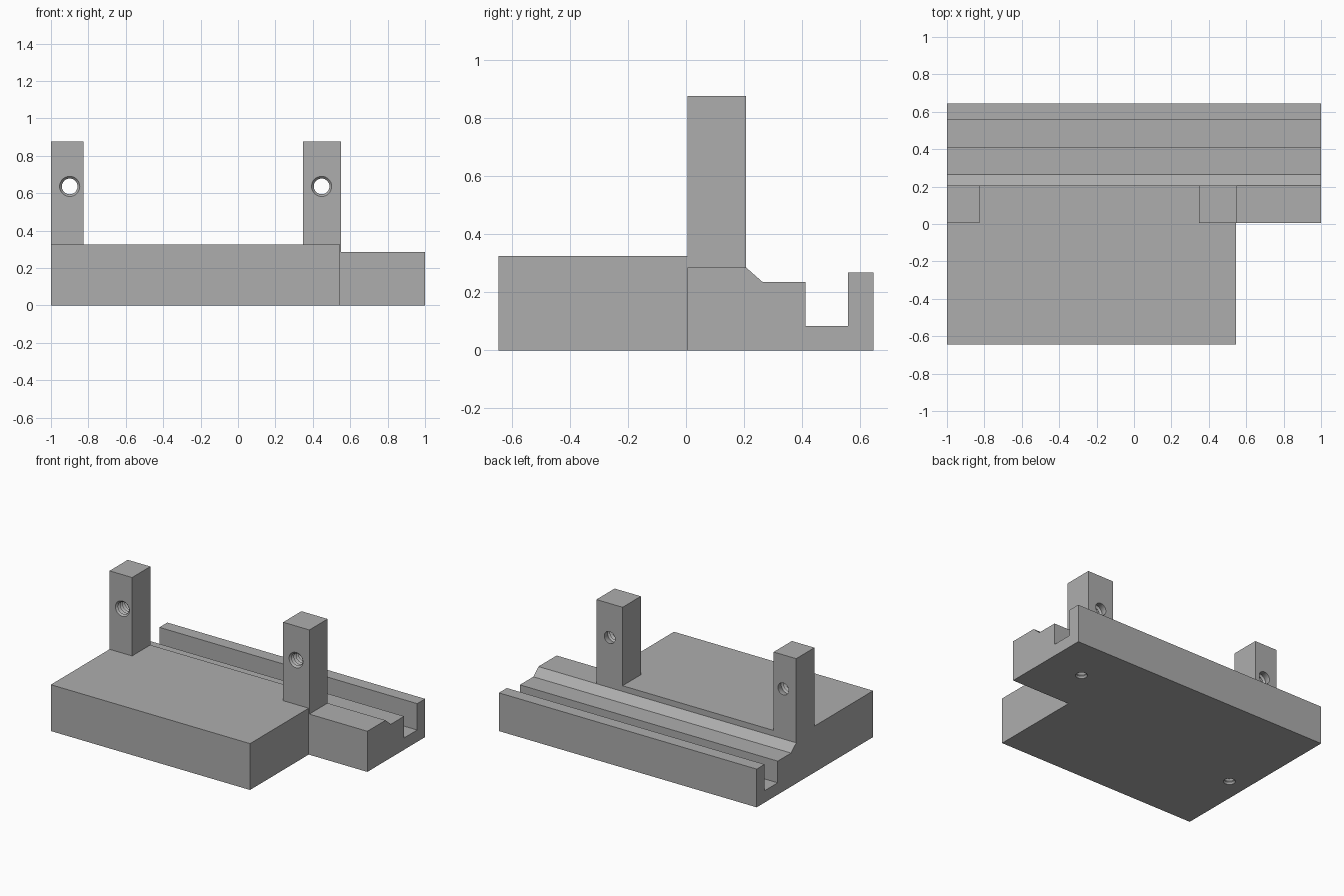
import bpy, bmesh, math
from mathutils import Matrix, Vector

if "Cube" in bpy.data.objects:
    bpy.data.objects.remove(bpy.data.objects["Cube"], do_unlink=True)

GREY = bpy.data.materials.new("machined grey")
GREY.use_nodes = True
GREY.diffuse_color = (0.42, 0.42, 0.42, 1)
GREY.node_tree.nodes["Principled BSDF"].inputs["Base Color"].default_value = (0.42, 0.42, 0.42, 1)


def add_object(name, bm):
    bmesh.ops.recalc_face_normals(bm, faces=bm.faces[:])
    mesh = bpy.data.meshes.new(name)
    bm.to_mesh(mesh)
    bm.free()
    mesh.materials.append(GREY)
    obj = bpy.data.objects.new(name, mesh)
    bpy.context.collection.objects.link(obj)
    return obj


def prism(name, outline, sweep):
    """Extrude a closed outline of 3D points along a vector."""
    bm = bmesh.new()
    face = bm.faces.new([bm.verts.new(p) for p in outline])
    new = bmesh.ops.extrude_face_region(bm, geom=[face])["geom"]
    verts = [v for v in new if isinstance(v, bmesh.types.BMVert)]
    bmesh.ops.translate(bm, verts=verts, vec=Vector(sweep))
    # the starting face must survive as the cap
    if not face.is_valid:
        bmesh.ops.holes_fill(bm, edges=bm.edges[:])
    return add_object(name, bm)


def thread_cutter(place, minor, major, depth, tail, pitch=0.025, sides=32):
    """Grooved round cutter that starts at its origin and runs along its z."""
    profile = [(major, -0.02), (major, 0.0)]
    for i in range(int(depth / pitch)):
        profile += [(minor, (i + 0.5) * pitch), (major, (i + 1) * pitch)]
    profile += [(minor, depth + pitch / 2), (minor, depth + tail)]
    bm = bmesh.new()
    rings = []
    for r, z in profile:
        rings.append([bm.verts.new((r * math.cos(a), r * math.sin(a), z))
                      for a in (math.tau * k / sides for k in range(sides))])
    for low, high in zip(rings, rings[1:]):
        for k in range(sides):
            n = (k + 1) % sides
            bm.faces.new((low[k], low[n], high[n], high[k]))
    bm.faces.new(rings[0])
    bm.faces.new(rings[-1])
    bmesh.ops.transform(bm, matrix=place, verts=bm.verts[:])
    cutter = add_object("hole_cutter", bm)
    cutter.hide_render = True
    return cutter


def combine(target, tool, operation):
    """Apply a boolean and discard the tool."""
    mod = target.modifiers.new(operation.lower(), "BOOLEAN")
    mod.operation, mod.solver, mod.object = operation, "EXACT", tool
    bpy.context.view_layer.objects.active = target
    bpy.ops.object.modifier_apply(modifier=mod.name)
    bpy.data.objects.remove(tool, do_unlink=True)


def finish(obj):
    bpy.ops.object.select_all(action="DESELECT")
    obj.select_set(True)
    bpy.context.view_layer.objects.active = obj
    bpy.ops.object.shade_smooth_by_angle(angle=math.radians(25))


# Levels and limits shared by the parts
FRONT, BACK, DECK, TOP = 0.005, 0.207, 0.325, 0.875

# Rear rail: ledge, chamfer, land, slot and rear lip
rail_profile = [(FRONT, 0), (0.645, 0), (0.645, 0.268), (0.557, 0.268), (0.557, 0.083),
                (0.412, 0.083), (0.412, 0.235), (0.264, 0.235), (BACK, 0.285), (FRONT, 0.285)]
base = prism("base", [(-1, y, z) for y, z in rail_profile], (2, 0, 0))

# Raised deck in front of the rail, with a small jog under the post
deck_plan = [(-1, -0.645), (0.545, -0.645), (0.545, FRONT), (0.55, FRONT), (0.55, BACK), (-1, BACK)]
deck = prism("deck", [(x, y, 0) for x, y in deck_plan], (0, 0, DECK))
combine(base, deck, "UNION")

# Blind threaded holes in the underside
for x, y in ((0.71, 0.33), (-0.865, -0.095)):
    combine(base, thread_cutter(Matrix.Translation((x, y, 0)), 0.03, 0.038, 0.125, 0.03), "DIFFERENCE")
finish(base)

# Upright posts, each with a threaded hole from front to back
for name, x0, x1, hole_x in (("right_post", -1, -0.825, -0.9), ("left_post", 0.347, 0.55, 0.447)):
    plan = [(x0, FRONT), (x1, FRONT), (x1, BACK), (x0, BACK)]
    post = prism(name, [(x, y, DECK) for x, y in plan], (0, 0, TOP - DECK))
    place = Matrix.Translation((hole_x, FRONT, 0.636)) @ Matrix.Rotation(-math.pi / 2, 4, "X")
    combine(post, thread_cutter(place, 0.042, 0.054, 0.175, 0.06), "DIFFERENCE")
    finish(post)
